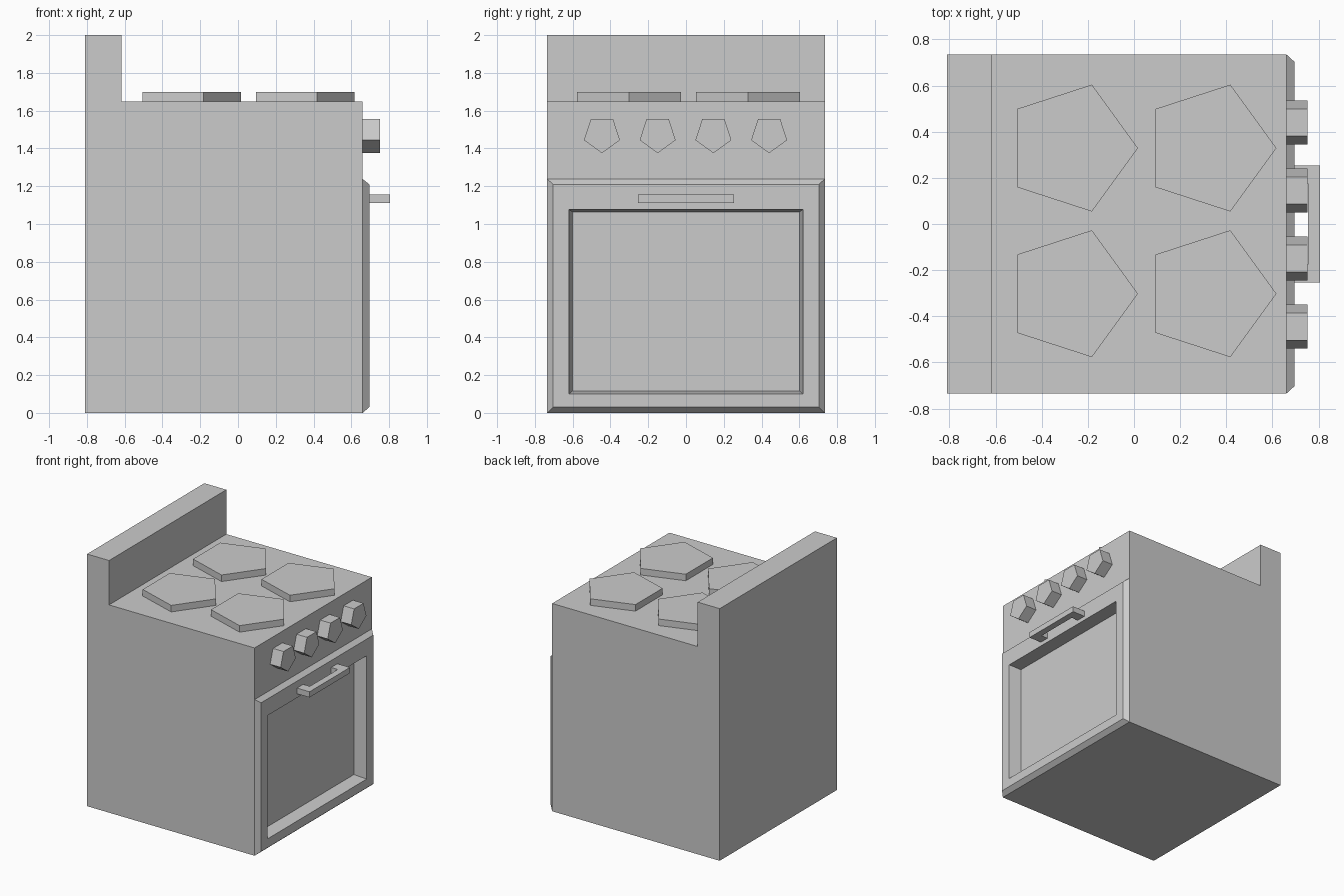
import bpy
import bmesh
from math import cos, sin, tau, pi
from mathutils import Vector

cube = bpy.data.objects.get("Cube")
if cube:
    bpy.data.objects.remove(cube, do_unlink=True)

# One plain grey for the whole stove
GREY = (0.6, 0.6, 0.6, 1.0)
grey = bpy.data.materials.new("plain_grey")
grey.use_nodes = True
grey.diffuse_color = GREY
grey.node_tree.nodes["Principled BSDF"].inputs["Base Color"].default_value = GREY


def prism(bm, points, offset):
    """Close a polygon and sweep it along offset into a solid."""
    base = [bm.verts.new(p) for p in points]
    top = [bm.verts.new(Vector(p) + Vector(offset)) for p in points]
    bm.faces.new(base)
    bm.faces.new(top[::-1])
    n = len(base)
    for i in range(n):
        j = (i + 1) % n
        bm.faces.new((base[j], base[i], top[i], top[j]))
    bmesh.ops.recalc_face_normals(bm, faces=bm.faces[:])


def finish(bm, name):
    mesh = bpy.data.meshes.new(name)
    bm.to_mesh(mesh)
    bm.free()
    mesh.materials.append(grey)
    obj = bpy.data.objects.new(name, mesh)
    bpy.context.scene.collection.objects.link(obj)
    return obj


def make_prism(name, points, offset):
    bm = bmesh.new()
    prism(bm, points, offset)
    return finish(bm, name)


FRONT = 0.66      # plane of the control panel
DOOR = 0.695      # outer plane of the oven door
HALF = 0.735      # half width
TOP = 1.648       # cooktop height
DOOR_TOP = 1.238

# Body with backsplash; the door is shaped from its lower front face
bm = bmesh.new()
profile = [(-0.81, 0), (FRONT, 0), (FRONT, DOOR_TOP), (FRONT, TOP),
           (-0.617, TOP), (-0.617, 2), (-0.81, 2)]
prism(bm, [(x, -HALF, z) for x, z in profile], (0, 2 * HALF, 0))
door = next(f for f in bm.faces
            if f.normal.x > 0.9 and f.calc_center_median().z < DOOR_TOP)
# Bevelled rim, window opening, recessed window: plane, half width, low, high
for x, y, low, high in [(DOOR, 0.703, 0.03, 1.21),
                        (DOOR, 0.62, 0.10, 1.078),
                        (0.597, 0.60, 0.117, 1.063)]:
    bmesh.ops.inset_individual(bm, faces=[door], thickness=0.01)
    middle = door.calc_center_median().z
    for v in door.verts:
        v.co = (x, y if v.co.y > 0 else -y, high if v.co.z > middle else low)
finish(bm, "stove_body")

# Five-sided burners
for depth, cx in (("back", -0.272), ("front", 0.328)):
    for side, cy in (("left", 0.329), ("right", -0.302)):
        ring = [(cx + 0.289 * cos(tau * i / 5), cy + 0.289 * sin(tau * i / 5), TOP)
                for i in range(5)]
        make_prism(f"burner_{depth}_{side}", ring, (0, 0, 0.052))

# Five-sided knobs, point down
for k in range(4):
    cy = -0.445 + 0.295 * k
    angles = [-pi / 2 + tau * i / 5 for i in range(5)]
    ring = [(FRONT, cy + 0.1 * cos(a), 1.475 + 0.1 * sin(a)) for a in angles]
    make_prism(f"knob_{k + 1}", ring, (0.092, 0, 0))

# U-shaped door handle
outer, inner, bar = 0.253, 0.175, 0.753
outline = [(DOOR, -outer), (0.805, -outer), (0.805, outer), (DOOR, outer),
           (DOOR, inner), (bar, inner), (bar, -inner), (DOOR, -inner)]
make_prism("door_handle", [(x, y, 1.11) for x, y in outline], (0, 0, 0.045))
